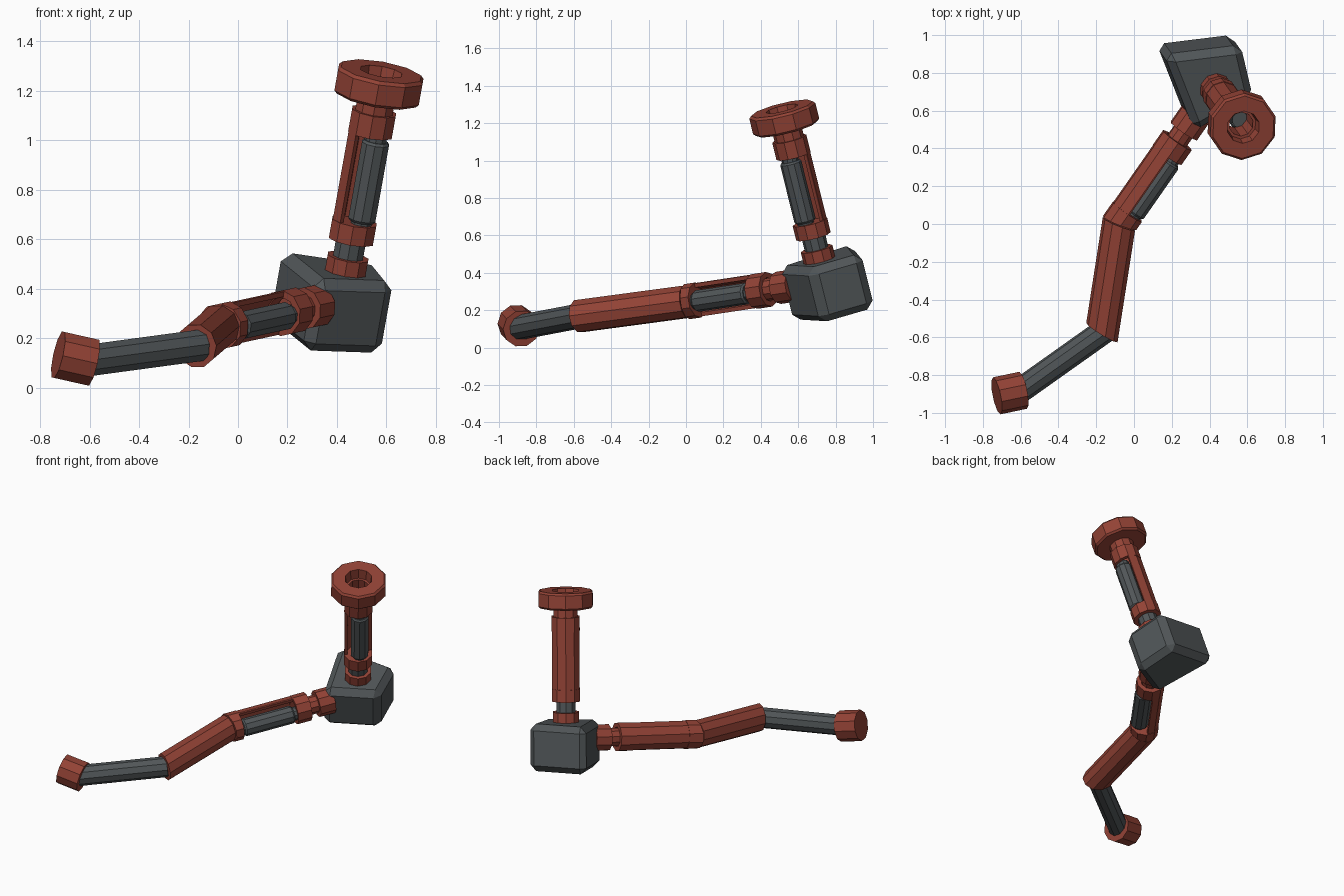
import bpy, bmesh, math
from mathutils import Vector

if "Cube" in bpy.data.objects:
    bpy.data.objects.remove(bpy.data.objects["Cube"], do_unlink=True)


def material(name, rgb):
    m = bpy.data.materials.new(name)
    m.use_nodes = True
    m.diffuse_color = (*rgb, 1)
    m.node_tree.nodes["Principled BSDF"].inputs["Base Color"].default_value = (*rgb, 1)
    return m


RED = material("brick red", (0.29, 0.055, 0.036))
GREY = material("slate grey", (0.082, 0.093, 0.098))


def finish(name, bm, mat):
    bmesh.ops.recalc_face_normals(bm, faces=bm.faces)
    mesh = bpy.data.meshes.new(name)
    bm.to_mesh(mesh)
    bm.free()
    mesh.materials.append(mat)
    obj = bpy.data.objects.new(name, mesh)
    bpy.context.collection.objects.link(obj)
    return obj


def turned(name, mat, origin, axis, profile, ring=False, cuts=(), sides=10):
    """Revolve (distance, radius) points about an axis; cuts are (point, outward normal)."""
    axis = axis.normalized()
    side = axis.cross(Vector((0, 1, 0))).normalized()
    other = axis.cross(side)
    bm = bmesh.new()
    loops = []
    for t, r in profile:
        loop = []
        for i in range(sides):
            a = math.tau * (i + 0.5) / sides
            loop.append(bm.verts.new(origin + axis * t + (side * math.cos(a) + other * math.sin(a)) * r))
        loops.append(loop)
    pairs = list(zip(loops, loops[1:]))
    if ring:
        pairs.append((loops[-1], loops[0]))
    else:
        bm.faces.new(loops[0])
        bm.faces.new(loops[-1])
    for lo, hi in pairs:
        for i in range(sides):
            j = (i + 1) % sides
            bm.faces.new((lo[i], lo[j], hi[j], hi[i]))
    for point, normal in cuts:
        bmesh.ops.bisect_plane(bm, geom=bm.verts[:] + bm.edges[:] + bm.faces[:],
                               plane_co=point, plane_no=normal, clear_outer=True)
        bmesh.ops.holes_fill(bm, edges=[e for e in bm.edges if e.is_boundary], sides=0)
    return finish(name, bm, mat)


def rod(name, mat, origin, axis, t0, t1, r, **kw):
    return turned(name, mat, origin, axis, [(t0, r), (t1, r)], **kw)


def tube(name, origin, axis, t0, t1, r, inner, **kw):
    return turned(name, RED, origin, axis,
                  [(t0, inner), (t0, r), (t1, r), (t1, inner)], ring=True, **kw)


def piston(prefix, origin, axis, facing, cuts=()):
    """Half-open sleeve between two rings, holding an off-centre rod."""
    facing = (facing - axis * facing.dot(axis)).normalized()
    tube(prefix + "_sleeve", origin, axis, 0.02, 0.53, 0.092, 0.07, cuts=[(origin, facing)])
    rod(prefix + "_lower_ring", RED, origin, axis, -0.08 if cuts else 0, 0.08, 0.095, cuts=cuts)
    tube(prefix + "_upper_ring", origin, axis, 0.45, 0.545, 0.094, 0.065)
    centre = origin + facing * 0.036
    turned(prefix + "_rod", GREY, centre, axis,
           [(0.09, 0.05), (0.1, 0.058), (0.42, 0.058), (0.43, 0.05)])
    rod(prefix + "_rod_neck", GREY, centre, axis, 0.07, 0.46, 0.044)


# Upright column
base = Vector((0.44, 0.705, 0.5))
up = Vector((0.171, -0.237, 0.956)).normalized()
rod("column_collar", RED, base, up, -0.06, 0.03, 0.087)
rod("column_stub", GREY, base, up, 0, 0.12, 0.064)
piston("column", base + up * 0.1, up, Vector((0.77, -0.64, 0)))
tube("column_neck", base, up, 0.64, 0.72, 0.08, 0.065)
turned("column_cap", RED, base, up,
       [(0.703, 0.065), (0.703, 0.17), (0.715, 0.182), (0.8, 0.182),
        (0.813, 0.17), (0.813, 0.088), (0.745, 0.08), (0.745, 0.065)], ring=True)

# Chamfered block: a four-sided plan extruded along the column's tilt
middle = Vector((0.364, 0.826, 0.352))
bm = bmesh.new()
rows = [[], []]
for x, y in [(0.14, 0.925), (0.30, 0.52), (0.61, 0.70), (0.545, 0.975)]:
    p = Vector((x, y, middle.z))
    p.z -= (p - middle).dot(up) / up.z
    for row, h in zip(rows, (-0.155, 0.15)):
        row.append(bm.verts.new(p + up * h))
bm.faces.new(rows[0])
bm.faces.new(rows[1])
for i in range(4):
    j = (i + 1) % 4
    bm.faces.new((rows[0][i], rows[0][j], rows[1][j], rows[1][i]))
bmesh.ops.recalc_face_normals(bm, faces=bm.faces)
bmesh.ops.bevel(bm, geom=bm.edges[:], offset=0.04, segments=1, affect='EDGES')
finish("block", bm, GREY)

# Arm joints
elbow = Vector((-0.08, 0, 0.245))
socket = Vector((0.29, 0.53, 0.325))
knee = Vector((-0.17, -0.575, 0.168))
ankle = Vector((-0.6, -0.88, 0.11))
fore = (socket - elbow).normalized()
mid = (elbow - knee).normalized()
low = (knee - ankle).normalized()
elbow_plane = (fore + mid).normalized()
knee_plane = (mid + low).normalized()

# Upper arm with piston, joined to the block
piston("arm", elbow, fore, Vector((0.8, -0.54, -0.22)), cuts=[(elbow + fore * 0.006, -elbow_plane)])
rod("arm_neck", RED, elbow, fore, 0.5, 0.64, 0.06)
rod("arm_collar", RED, elbow, fore, 0.605, 0.71, 0.087)

# Middle arm, mitred at both ends
rod("middle_arm", RED, knee, mid, -0.1, (elbow - knee).length + 0.1, 0.09,
    cuts=[(elbow, elbow_plane), (knee, -knee_plane)])

# Lower arm and foot
rod("lower_arm", GREY, ankle, low, -0.03, (knee - ankle).length + 0.02, 0.067)
rod("foot", RED, Vector((-0.657, -0.895, 0.117)), Vector((-0.955, -0.2, 0.215)), -0.073, 0.073, 0.1)
